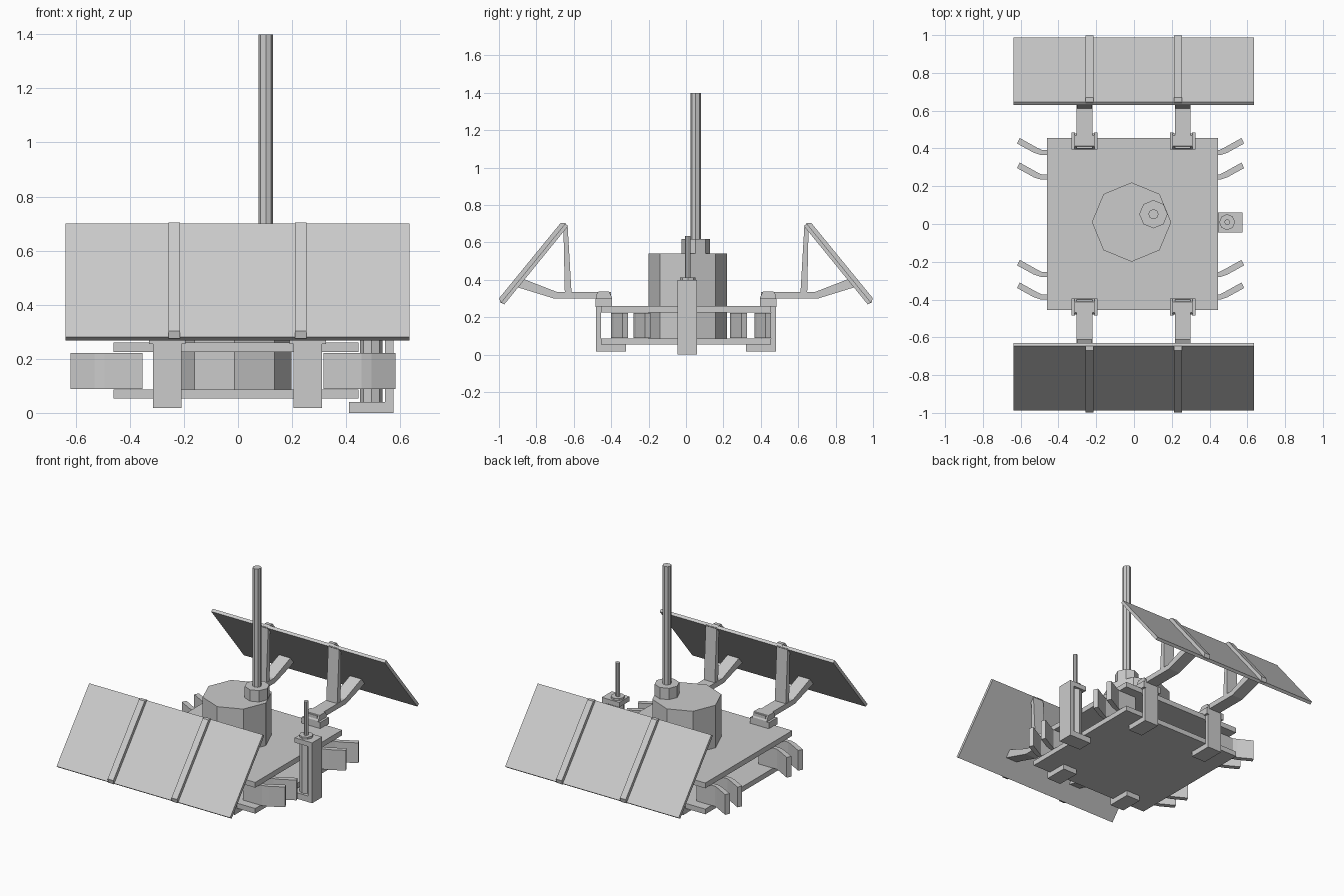
import bpy, bmesh, math
from mathutils import Vector

if "Cube" in bpy.data.objects:
    bpy.data.objects.remove(bpy.data.objects["Cube"])


def prism(name, pts, axis, lo, hi):
    """Extrude a closed 2D outline along an axis ('x': y,z points; 'y': x,z; 'z': x,y)."""
    place = {'x': lambda a, b, t: (t, a, b),
             'y': lambda a, b, t: (a, t, b),
             'z': lambda a, b, t: (a, b, t)}[axis]
    bm = bmesh.new()
    face = bm.faces.new([bm.verts.new(place(a, b, lo)) for a, b in pts])
    ext = bmesh.ops.extrude_face_region(bm, geom=[face])
    new = [v for v in ext['geom'] if isinstance(v, bmesh.types.BMVert)]
    bmesh.ops.translate(bm, verts=new, vec=Vector(place(0, 0, hi - lo)))
    if not any(f for f in bm.faces if all(v not in new for v in f.verts)):
        bm.faces.new([v for v in bm.verts if v not in new])
    bmesh.ops.recalc_face_normals(bm, faces=bm.faces)
    mesh = bpy.data.meshes.new(name)
    bm.to_mesh(mesh)
    bm.free()
    ob = bpy.data.objects.new(name, mesh)
    bpy.context.collection.objects.link(ob)
    return ob


def box(name, x0, x1, y0, y1, z0, z1):
    return prism(name, [(x0, y0), (x1, y0), (x1, y1), (x0, y1)], 'z', z0, z1)


def rod(name, x, y, r, z0, z1, n=8):
    pts = [(x + r * math.cos(2 * math.pi * i / n), y + r * math.sin(2 * math.pi * i / n))
           for i in range(n)]
    return prism(name, pts, 'z', z0, z1)


# Body: two plates around an octagonal drum
box('bottom_plate', -0.46, 0.445, -0.455, 0.455, 0.053, 0.087)
box('top_plate', -0.46, 0.445, -0.455, 0.455, 0.225, 0.26)
rod('drum', -0.013, 0.01, 0.21, 0.08, 0.542)

# Mast
rod('mast_collar', 0.103, 0.052, 0.075, 0.54, 0.617)
rod('mast', 0.103, 0.052, 0.027, 0.61, 1.4)

# Bent fins between the plates on the left and right
FIN = [(0.34, 0.365), (0.48, 0.365), (0.517, 0.377), (0.606, 0.426),
       (0.592, 0.455), (0.502, 0.405), (0.475, 0.392), (0.34, 0.392)]
for s, side in ((-1, 'left'), (1, 'right')):
    for i, dy in enumerate((0, -0.13, -0.645, -0.765)):
        prism(f'{side}_fin_{i + 1}', [(s * x - 0.023 if s > 0 else -x - 0.013, y + dy) for x, y in FIN],
              'z', 0.088, 0.222)

# Solar panels with their clamps, arms, struts and ribs
PANEL = [(0.63, 0.688), (0.646, 0.70), (0.988, 0.28), (0.972, 0.268)]
RIB = [(0.638, 0.694), (0.646, 0.704), (0.67, 0.704), (0.998, 0.303), (0.992, 0.276), (0.98, 0.274)]
ARM = [(0.40, 0.30), (0.40, 0.335), (0.69, 0.335), (0.865, 0.403), (0.90, 0.36), (0.705, 0.30)]
STRUT = [(0.612, 0.33), (0.648, 0.33), (0.655, 0.665), (0.633, 0.692)]
CLAMP = [(0.32, 0.018), (0.48, 0.018), (0.48, 0.32), (0.468, 0.337), (0.412, 0.337),
         (0.395, 0.305), (0.395, 0.26), (0.455, 0.26), (0.455, 0.053), (0.32, 0.053)]
for s, end in ((-1, 'front'), (1, 'back')):
    def part(name, pts, x0, x1):
        return prism(f'{end}_{name}', [(s * y, z) for y, z in pts], 'x', x0, x1)

    part('panel', PANEL, -0.638, 0.634)
    for c, side in ((-1, 'left'), (1, 'right')):
        x = c * 0.26 - 0.002
        part(f'{side}_clamp', CLAMP, x - 0.053, x + 0.053)
        part(f'{side}_arm', ARM, x - 0.042, x + 0.042)
        part(f'{side}_strut', STRUT, x - 0.04, x + 0.04)
        rx = c * 0.234 - 0.002
        part(f'{side}_rib', RIB, rx - 0.021, rx + 0.021)
        # thin jaws either side of the clamp
        for j in (-1, 1):
            xa, xb = sorted((x + j * 0.05, x + j * 0.068))
            part(f'{side}_clamp_jaw', [(0.395, 0.255), (0.485, 0.255), (0.485, 0.30), (0.395, 0.30)], xa, xb)

# Side bracket holding a small antenna
BRACKET = [(0.41, 0.0), (0.575, 0.0), (0.575, 0.40), (0.447, 0.40),
           (0.447, 0.368), (0.543, 0.368), (0.543, 0.04), (0.41, 0.04)]
prism('side_bracket', BRACKET, 'y', -0.045, 0.06)
rod('antenna_base', 0.493, 0.01, 0.042, 0.035, 0.413)
rod('antenna', 0.493, 0.01, 0.015, 0.41, 0.635)
